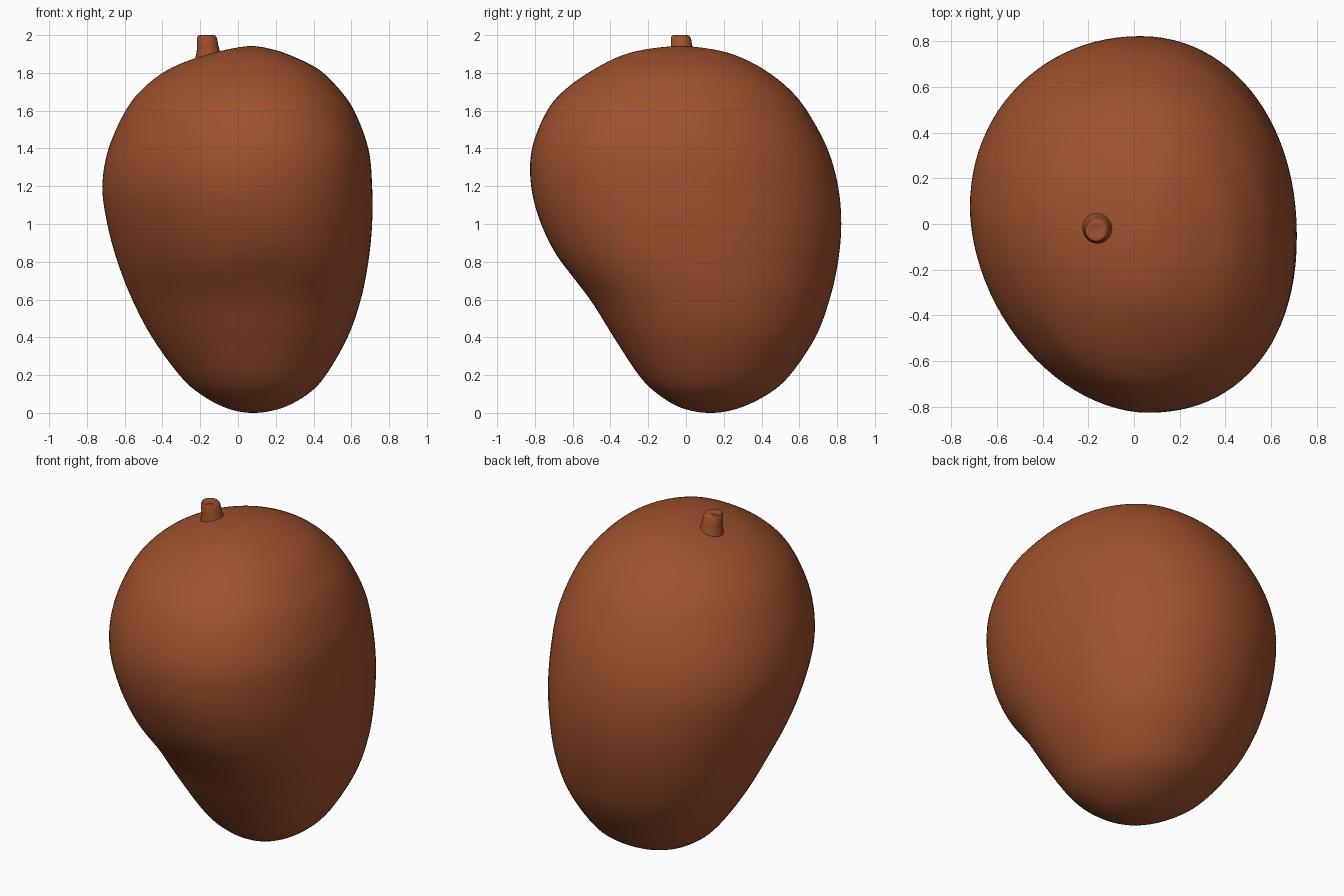
import bpy, bmesh, math

if "Cube" in bpy.data.objects:
    bpy.data.objects.remove(bpy.data.objects["Cube"])

SIDES, STEPS = 96, 6

skin = bpy.data.materials.new("mango_brown")
skin.diffuse_color = (0.345, 0.082, 0.027, 1)
skin.use_nodes = True
skin.node_tree.nodes["Principled BSDF"].inputs["Base Color"].default_value = skin.diffuse_color


def loft(name, rings, angle):
    """Skin a stack of equal-length rings, closing both ends."""
    bm = bmesh.new()
    loops = [[bm.verts.new(p) for p in ring] for ring in rings]
    n = len(rings[0])
    for a, b in zip(loops, loops[1:]):
        for i in range(n):
            j = (i + 1) % n
            bm.faces.new((a[i], a[j], b[j], b[i]))
    bm.faces.new(loops[0][::-1])
    bm.faces.new(loops[-1])
    bmesh.ops.recalc_face_normals(bm, faces=bm.faces)
    mesh = bpy.data.meshes.new(name)
    bm.to_mesh(mesh)
    bm.free()
    mesh.materials.append(skin)
    obj = bpy.data.objects.new(name, mesh)
    bpy.context.collection.objects.link(obj)
    bpy.ops.object.select_all(action='DESELECT')
    obj.select_set(True)
    bpy.context.view_layer.objects.active = obj
    bpy.ops.object.shade_smooth_by_angle(angle=math.radians(angle))
    return obj


def spline(p0, p1, p2, p3, t):
    return [0.5 * (2 * b + (c - a) * t + (2 * a - 5 * b + 4 * c - d) * t * t
                   + (3 * b - a - 3 * c + d) * t ** 3)
            for a, b, c, d in zip(p0, p1, p2, p3)]


# Fruit outline: z, left x, right x, front y, back y
rows = [
    (0.00, 0.08, 0.08, 0.13, 0.13),
    (0.025, -0.06, 0.23, -0.02, 0.28),
    (0.10, -0.20, 0.37, -0.15, 0.435),
    (0.20, -0.31, 0.465, -0.25, 0.55),
    (0.40, -0.455, 0.58, -0.382, 0.685),
    (0.60, -0.56, 0.65, -0.508, 0.76),
    (0.80, -0.638, 0.69, -0.665, 0.805),
    (1.00, -0.692, 0.71, -0.767, 0.822),
    (1.20, -0.718, 0.71, -0.82, 0.805),
    (1.40, -0.685, 0.69, -0.815, 0.748),
    (1.60, -0.595, 0.615, -0.735, 0.64),
    (1.72, -0.50, 0.53, -0.63, 0.54),
    (1.82, -0.365, 0.425, -0.485, 0.41),
    (1.89, -0.19, 0.285, -0.345, 0.27),
    (1.925, -0.05, 0.18, -0.21, 0.14),
    (1.942, 0.07, 0.07, -0.03, -0.03),
]


def mirrored(r):
    return (r[0], r[2], r[1], r[4], r[3])


def section(row):
    """Lopsided oval: flatter at front left, fuller at front right."""
    z, x0, x1, y0, y1 = row
    size = (y1 - y0) / 1.64
    mid = (y0 + y1) / 2
    ring = []
    for i in range(SIDES):
        a = 2 * math.pi * i / SIDES
        c, s = math.cos(a), math.sin(a)
        cx = (x0 + x1) / 2 + (0.06 if s < 0 else 0.02) * size
        cy = mid + (-0.06 if c > 0 else 0.08) * size
        n = 2.06
        if s < 0:
            n = 2.2 if c > 0 else 1.84
        u = math.copysign(abs(c) ** (2 / n), c)
        v = math.copysign(abs(s) ** (2 / n), s)
        x = cx + u * ((x1 - cx) if u > 0 else (cx - x0))
        y = cy + v * ((y1 - cy) if v > 0 else (cy - y0))
        # faint dent below the front bulge
        if y < 0:
            y += 0.008 * math.exp(-((x - 0.15) / 0.15) ** 2 - ((z - 0.75) / 0.08) ** 2)
        ring.append((x, y, z))
    return ring


ext = [mirrored(rows[1])] + rows + [mirrored(rows[-2])]
rings = []
for k in range(len(rows) - 1):
    for j in range(STEPS):
        t = j / STEPS
        if k == 0 and j == 0:
            t = 0.02
        rings.append(section(spline(*ext[k:k + 4], t)))
rings.append(section(spline(*ext[-4:], 0.98)))
loft("fruit", rings, 60)

# Stalk: short tapered stub with a small flared foot and a rounded tip
stalk = [(1.85, 0.078), (1.885, 0.07), (1.91, 0.062), (1.94, 0.057),
         (1.985, 0.053), (1.997, 0.046), (2.0, 0.036), (1.994, 0.02)]
stalk_rings = []
for z, r in stalk:
    lean = (z - 1.89) * 0.1
    stalk_rings.append([(-0.155 - lean + r * math.cos(2 * math.pi * i / 24),
                         -0.018 - lean + r * math.sin(2 * math.pi * i / 24), z)
                        for i in range(24)])
loft("stalk", stalk_rings, 40)
